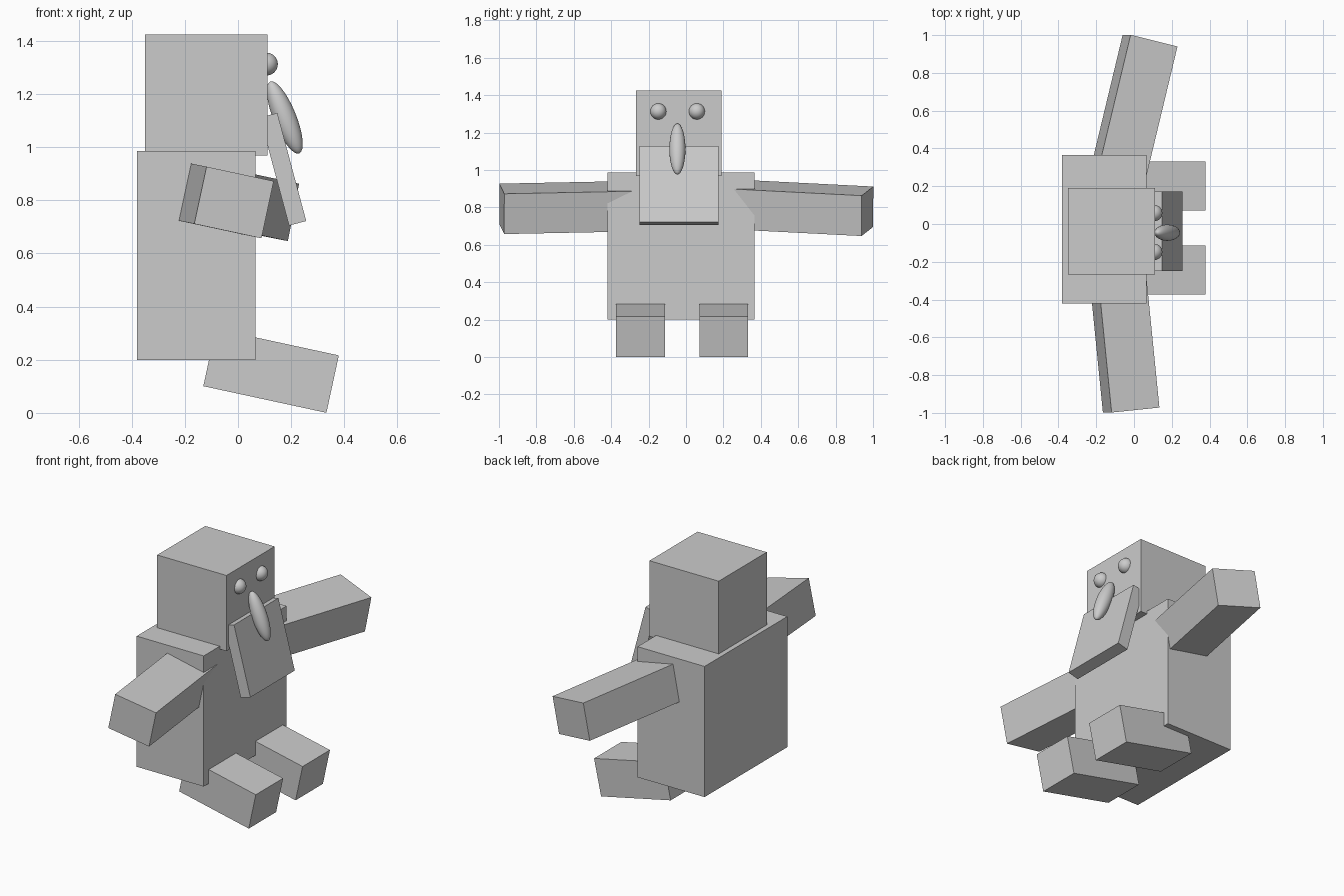
import bpy, math
from mathutils import Vector, Matrix

if "Cube" in bpy.data.objects:
    bpy.data.objects.remove(bpy.data.objects["Cube"])


def box(name, center, size, tilt=0.0):
    bpy.ops.mesh.primitive_cube_add(size=1, location=center, rotation=(0, math.radians(tilt), 0))
    ob = bpy.context.object
    ob.name = name
    ob.scale = size
    return ob


def ball(name, center, radii, tilt=0.0):
    bpy.ops.mesh.primitive_uv_sphere_add(segments=32, ring_count=16, radius=1, location=center,
                                         rotation=(0, math.radians(tilt), 0))
    ob = bpy.context.object
    ob.name = name
    ob.scale = radii
    bpy.ops.object.shade_smooth()
    return ob


def arm(name, hand, outward, across, length=0.73):
    # box running from the hand end back into the torso
    d = Vector(outward).normalized()
    y = d if d.y > 0 else -d
    x = Vector(across)
    x = (x - x.dot(y) * y).normalized()
    z = x.cross(y)
    rot = Matrix((x, y, z)).transposed().to_4x4()
    ob = box(name, (0, 0, 0), (1, 1, 1))
    ob.matrix_world = (Matrix.Translation(Vector(hand) - d * length / 2) @ rot
                       @ Matrix.Diagonal((0.26, length, 0.22, 1)))
    return ob


# body and head blocks
box("torso", (-0.157, -0.027, 0.593), (0.446, 0.787, 0.786))
box("head", (-0.12, -0.039, 1.196), (0.461, 0.457, 0.455))

# tilted beard plate and drooping nose
box("beard_plate", (0.17, -0.038, 0.917), (0.067, 0.422, 0.421), -15)
ball("nose", (0.176, -0.046, 1.112), (0.043, 0.043, 0.146), -22)

# eyes and legs, one per side
for side, eye_y, leg_y in (("right", -0.148, -0.243), ("left", 0.058, 0.202)):
    ball(side + "_eye", (0.107, eye_y, 1.313), (0.043, 0.043, 0.043))
    box(side + "_leg", (0.1245, leg_y, 0.1585), (0.474, 0.26, 0.221), 12.2)

# arms, each with its own swing
arm("right_arm", (-0.015, -0.985, 0.792), (0.1, -1, -0.02), (0.256, 0.026, -0.055))
arm("left_arm", (0.085, 0.97, 0.779), (0.24, 1, -0.051), (0.245, -0.06, -0.048))
